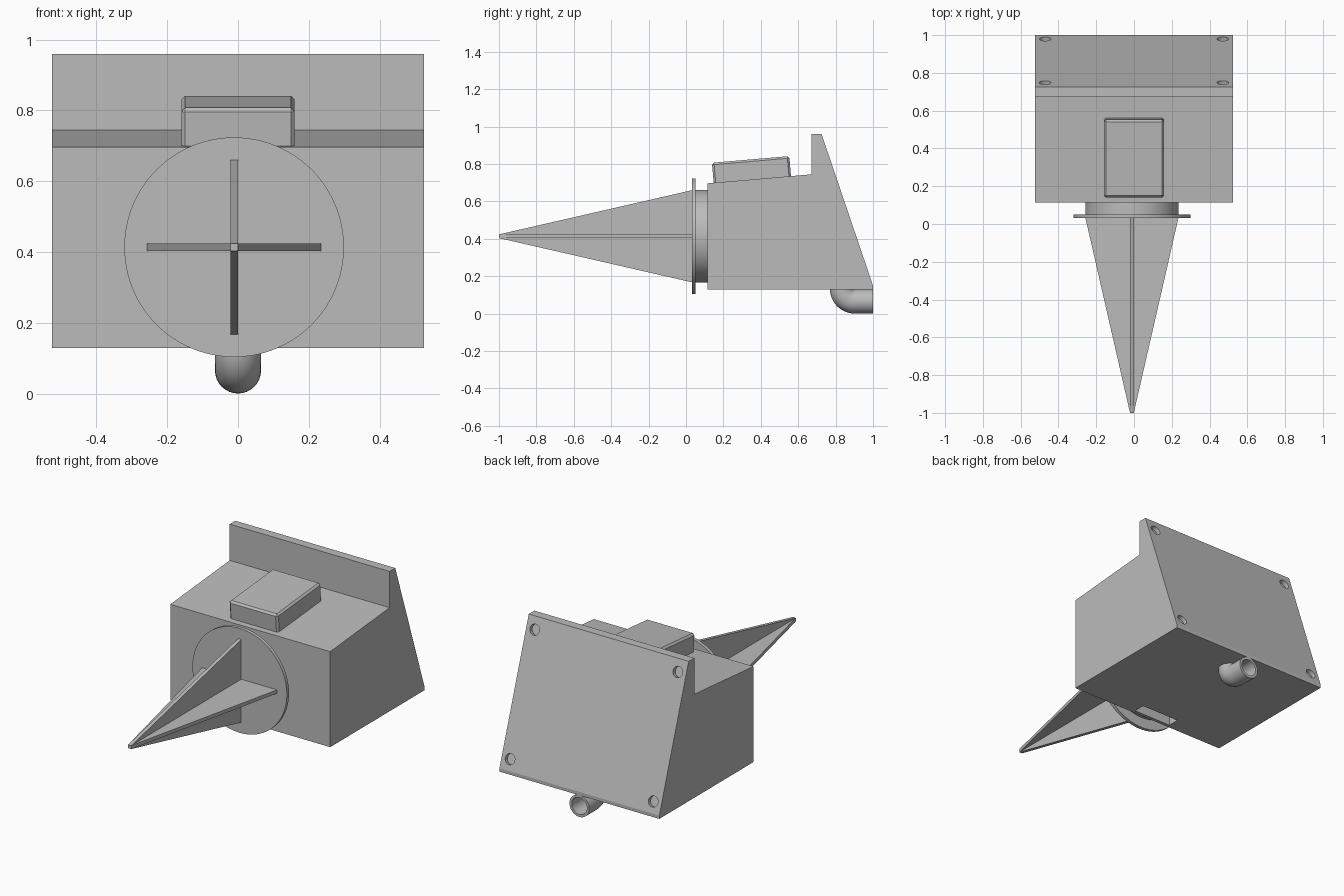
import bpy, bmesh
from math import pi, cos, sin, atan2, radians
from mathutils import Vector, Matrix

if "Cube" in bpy.data.objects:
    bpy.data.objects.remove(bpy.data.objects["Cube"], do_unlink=True)

grey = bpy.data.materials.new("plain_grey")
grey.use_nodes = True
tone = (0.5, 0.5, 0.5, 1)
grey.diffuse_color = tone
grey.node_tree.nodes["Principled BSDF"].inputs["Base Color"].default_value = tone


def finish(name, bm, smooth=False):
    bmesh.ops.recalc_face_normals(bm, faces=bm.faces)
    mesh = bpy.data.meshes.new(name)
    bm.to_mesh(mesh)
    bm.free()
    ob = bpy.data.objects.new(name, mesh)
    bpy.context.collection.objects.link(ob)
    mesh.materials.append(grey)
    if smooth:
        bpy.ops.object.select_all(action='DESELECT')
        ob.select_set(True)
        bpy.context.view_layer.objects.active = ob
        bpy.ops.object.shade_smooth_by_angle(angle=radians(35))
    return ob


def prism(name, profile, half, matrix=Matrix()):
    """Extrude a (y, z) outline along x."""
    bm = bmesh.new()
    face = bm.faces.new([bm.verts.new((-half, y, z)) for y, z in profile])
    new = bmesh.ops.extrude_face_region(bm, geom=[face])["geom"]
    verts = [v for v in new if isinstance(v, bmesh.types.BMVert)]
    bmesh.ops.translate(bm, verts=verts, vec=(2 * half, 0, 0))
    bm.transform(matrix)
    return finish(name, bm)


def cylinder(name, centre, axis, radius, depth, sides=64):
    bm = bmesh.new()
    turn = Vector(axis).to_track_quat('Z', 'Y').to_matrix().to_4x4()
    bmesh.ops.create_cone(bm, cap_ends=True, segments=sides, radius1=radius,
                          radius2=radius, depth=depth,
                          matrix=Matrix.Translation(centre) @ turn)
    return finish(name, bm, True)


def box(name, size, matrix):
    bm = bmesh.new()
    bmesh.ops.create_cube(bm, size=1, matrix=matrix @ Matrix.Diagonal((*size, 1)))
    return finish(name, bm)


def cut(target, cutter):
    mod = target.modifiers.new("cut", 'BOOLEAN')
    mod.operation = 'DIFFERENCE'
    mod.solver = 'EXACT'
    mod.object = cutter
    cutter.hide_render = True
    cutter.hide_set(True)


# Housing with a raised rear lip and a sloping back
housing = prism("housing", [(0.115, 0.13), (0.115, 0.697), (0.672, 0.745), (0.672, 0.96),
                            (0.70, 0.96), (0.976, 0.15), (1.0, 0.15), (1.0, 0.13)], 0.525)
cut(housing, box("slot_cutter", (0.25, 0.07, 0.2),
                 Matrix.Translation((-0.02, 0.17, 0.15))))

# Sloping back lid with four screw holes
lid = prism("back_lid", [(0.70, 0.96), (0.725, 0.96), (1.0, 0.15), (0.976, 0.15)], 0.525)
top, bottom = Vector((0, 0.725, 0.96)), Vector((0, 1.0, 0.15))
slope = bottom - top
normal = Vector((0, -slope.z, slope.y)).normalized()
for side in (-1, 1):
    for t in (0.085, 0.925):
        spot = top + slope * t + Vector((side * 0.47, 0, 0))
        cut(lid, cylinder("screw_hole_cutter", spot, normal, 0.031, 0.08, 32))

# Tilted cover on the top, with softened edges
tilt = atan2(0.048, 0.557)
cover = box("top_cover", (0.32, 0.415, 0.2), Matrix.Translation((0, 0.354, 0.725))
            @ Matrix.Rotation(tilt, 4, 'X'))
bevel = cover.modifiers.new("bevel", 'BEVEL')
bevel.width = 0.011
bevel.segments = 1

# Round front drum, flange and crossed tapering fins
axis = Vector((-0.011, 0, 0.414))
cylinder("front_drum", axis + Vector((0, 0.08, 0)), (0, 1, 0), 0.247, 0.08)
cylinder("front_flange", axis + Vector((0, 0.041, 0)), (0, 1, 0), 0.31, 0.02, 96)
fin = [(-1, -0.01), (-1, 0.01), (0.04, 0.248), (0.04, -0.248)]
for name, angle in (("upright_fin", 0), ("level_fin", pi / 2)):
    prism(name, fin, 0.0105, Matrix.Translation(axis) @ Matrix.Rotation(angle, 4, 'Y'))

# Hollow elbow pipe: rings swept down from the floor and out to the back
bend, sides = 0.066, 32
path = [((0.835, 0.15), 0)]
for i in range(13):
    a = pi / 2 * i / 12
    path.append(((0.835 + bend * (1 - cos(a)), 0.132 - bend * sin(a)), a))
path.append(((1.0, 0.066), pi / 2))
stations = [(p, a, 0.065) for p, a in path] + [(p, a, 0.05) for p, a in reversed(path)]
bm = bmesh.new()
rings = []
for (y, z), a, r in stations:
    ring = []
    for k in range(sides):
        u = 2 * pi * k / sides
        off = r * sin(u)
        ring.append(bm.verts.new((r * cos(u), y + off * cos(a), z + off * sin(a))))
    rings.append(ring)
for r0, r1 in zip(rings, rings[1:] + rings[:1]):
    for k in range(sides):
        n = (k + 1) % sides
        bm.faces.new((r0[k], r0[n], r1[n], r1[k]))
finish("elbow_pipe", bm, True)
